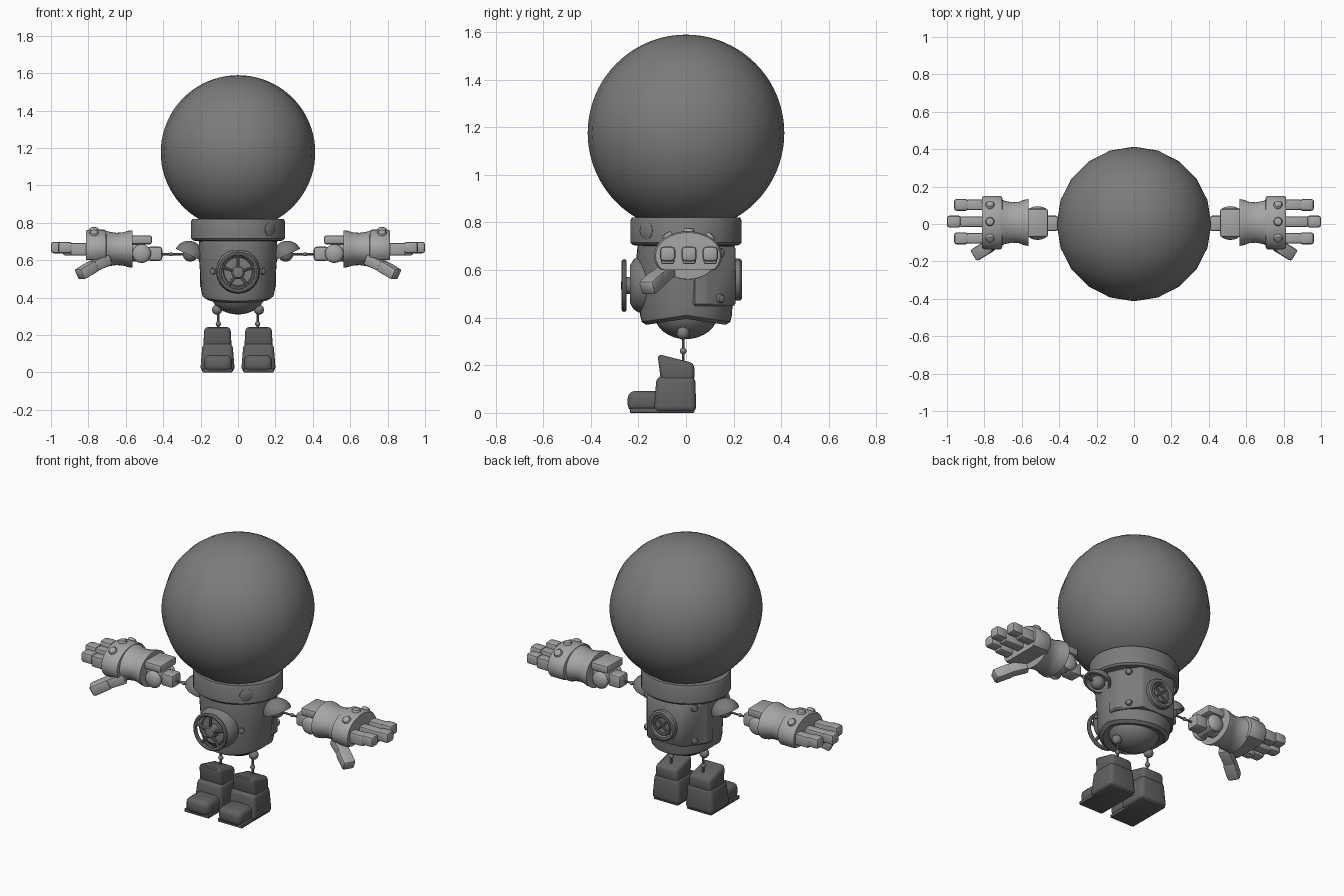
import bpy, bmesh, math
from mathutils import Vector, Matrix

cube = bpy.data.objects.get("Cube")
if cube:
    bpy.data.objects.remove(cube, do_unlink=True)


def material(name, v):
    m = bpy.data.materials.new(name)
    m.use_nodes = True
    m.diffuse_color = (v, v, v, 1)
    m.node_tree.nodes["Principled BSDF"].inputs["Base Color"].default_value = (v, v, v, 1)
    return m


GREY = material("mid grey", 0.20)
LIGHT = material("light grey", 0.38)
DARK = material("dark grey", 0.12)
made = []


def finish(bm, name, mat, pair=False):
    """Store the mesh; a pair also gets a copy mirrored in x."""
    bmesh.ops.recalc_face_normals(bm, faces=bm.faces)
    for side in (("left_", "right_") if pair else ("",)):
        if side == "right_":
            bmesh.ops.scale(bm, vec=(-1, 1, 1), verts=bm.verts)
            bmesh.ops.reverse_faces(bm, faces=bm.faces)
        me = bpy.data.meshes.new(side + name)
        bm.to_mesh(me)
        me.materials.append(mat)
        ob = bpy.data.objects.new(side + name, me)
        bpy.context.collection.objects.link(ob)
        made.append(ob)
    bm.free()


def lathe(name, profile, mat, loc=(0, 0, 0), axis=(0, 0, 1), segs=32, scale=(1, 1, 1), pair=False, edit=None):
    """Spin (radius, height) points around an axis; open ends are capped."""
    bm = bmesh.new()
    rings = []
    for r, h in profile:
        rings.append([bm.verts.new((r * math.cos(math.tau * i / segs), r * math.sin(math.tau * i / segs), h))
                      for i in range(segs)])
    for a, b in zip(rings, rings[1:]):
        for i in range(segs):
            j = (i + 1) % segs
            bm.faces.new((a[i], a[j], b[j], b[i]))
    bm.faces.new(rings[0])
    bm.faces.new(rings[-1])
    rot = Vector(axis).to_track_quat('Z', 'Y').to_matrix().to_4x4()
    bm.transform(Matrix.Translation(loc) @ Matrix.Diagonal((*scale, 1)) @ rot)
    if edit:
        for v in bm.verts:
            edit(v.co)
    finish(bm, name, mat, pair)


def ball(name, loc, r, mat, pair=False, segs=20, rings=12, scale=(1, 1, 1)):
    bm = bmesh.new()
    bmesh.ops.create_uvsphere(bm, u_segments=segs, v_segments=rings, radius=r)
    bm.transform(Matrix.Translation(loc) @ Matrix.Diagonal((*scale, 1)))
    finish(bm, name, mat, pair)


def box(name, lo, hi, mat, bevel=0.01, pair=False, edit=None, segs=2):
    bm = bmesh.new()
    bmesh.ops.create_cube(bm, size=1)
    lo, hi = Vector(lo), Vector(hi)
    bm.transform(Matrix.Translation((lo + hi) / 2) @ Matrix.Diagonal((*(hi - lo), 1)))
    if edit:
        for v in bm.verts:
            edit(v.co)
    bmesh.ops.bevel(bm, geom=bm.edges[:], offset=bevel, segments=segs, profile=0.5, affect='EDGES')
    finish(bm, name, mat, pair)


def rod(name, a, b, r, mat, pair=False, segs=10):
    a, b = Vector(a), Vector(b)
    lathe(name, [(r, 0), (r, (b - a).length)], mat, a, b - a, segs, pair=pair)


def bolt(name, loc, axis, r, mat, pair=False):
    lathe(name, [(r, -0.015), (r, 0.004), (r * 0.8, 0.011), (r * 0.3, 0.014)], mat, loc, axis, 14, pair=pair)


def ring(name, loc, axis, big, small, mat, segs=32, steps=8):
    pts = [(big + small * math.cos(math.tau * k / steps), small * math.sin(math.tau * k / steps))
           for k in range(steps + 1)]
    bm = bmesh.new()
    vs = [bm.verts.new((r, 0, h)) for r, h in pts[:-1]]
    es = [bm.edges.new((vs[k], vs[(k + 1) % steps])) for k in range(steps)]
    bmesh.ops.spin(bm, geom=vs + es, cent=(0, 0, 0), axis=(0, 0, 1), angle=math.tau, steps=segs, use_merge=True)
    bm.transform(Matrix.Translation(loc) @ Vector(axis).to_track_quat('Z', 'Y').to_matrix().to_4x4())
    finish(bm, name, mat)


# Helmet and neck ring
ball("helmet", (0, 0, 1.176), 0.413, GREY, segs=20, rings=40)
lathe("neck_ring", [(0.2, 0.70), (0.24, 0.705), (0.25, 0.715), (0.25, 0.81), (0.245, 0.82), (0.2, 0.82)],
      GREY, scale=(1, 0.93, 1), segs=40)
lathe("neck_button", [(0.037, -0.02), (0.037, 0.002), (0.03, 0.006)], GREY, (0.172, -0.167, 0.765), (1, -1, 0), 20)


# Torso: the skirt dips at front and back
def dip(co):
    if co.z < 0.45:
        co.z -= 0.15 * abs(co.y)


lathe("torso", [(0.13, 0.405), (0.17, 0.395), (0.19, 0.41), (0.197, 0.44), (0.205, 0.56), (0.212, 0.66),
                (0.207, 0.71)], GREY, segs=40, scale=(1, 0.98, 1), edit=dip)
ball("hip_bowl", (0, 0, 0.42), 0.145, GREY, scale=(1, 0.93, 0.76), segs=28, rings=16)

# Front drum with a hand wheel
FRONT = (0, -1, 0)
lathe("hatch_drum", [(0.118, 0), (0.118, 0.035), (0.105, 0.055), (0.08, 0.07), (0.075, 0.06), (0.02, 0.06)],
      GREY, (0, -0.165, 0.54), FRONT)
ring("hand_wheel", (0, -0.26, 0.535), FRONT, 0.1, 0.011, GREY)
lathe("wheel_hub", [(0.036, 0), (0.036, 0.045), (0.028, 0.055), (0.01, 0.058)], GREY, (0, -0.215, 0.535), FRONT, 20)
for k in range(5):
    a = math.pi / 2 + math.tau * k / 5
    rod("wheel_spoke_%d" % (k + 1), (0, -0.258, 0.535),
        (0.1 * math.cos(a), -0.26, 0.535 + 0.1 * math.sin(a)), 0.009, GREY)
lathe("side_knob", [(0.018, -0.02), (0.018, 0.012), (0.008, 0.016)], GREY, (0.13, -0.155, 0.54),
      (0.62, -0.78, 0), 5, pair=True)

# Back panel with angled sides, bolts and a round hatch
bm = bmesh.new()
half = [(0.205, 0.03), (0.2, 0.085), (0.11, 0.207)]
plan = half + [(-x, y) for x, y in reversed(half)]
face = bm.faces.new([bm.verts.new((x, y, 0.45)) for x, y in plan])
top = bmesh.ops.extrude_face_region(bm, geom=[face])["geom"]
bmesh.ops.translate(bm, vec=(0, 0, 0.25), verts=[g for g in top if isinstance(g, bmesh.types.BMVert)])
bmesh.ops.bevel(bm, geom=bm.edges[:], offset=0.008, segments=1, affect='EDGES')
finish(bm, "back_panel", GREY)
for z in (0.48, 0.672):
    bolt("panel_bolt", (0.157, 0.145, z), (0.122, 0.09, 0), 0.019, GREY, True)
lathe("back_hatch", [(0.088, -0.01), (0.088, 0.02), (0.08, 0.028), (0.066, 0.028), (0.06, 0.012), (0.02, 0.012)],
      GREY, (0, 0.207, 0.56), (0, 1, 0), 16)
ring("hatch_rim", (0, 0.222, 0.56), (0, 1, 0), 0.052, 0.008, GREY, 16)
for a in (0.8, 2.4):
    d = Vector((math.cos(a), 0, math.sin(a))) * 0.05
    rod("hatch_bar", Vector((0, 0.222, 0.56)) - d, Vector((0, 0.222, 0.56)) + d, 0.007, GREY)

# Shoulder caps: hollow tilted domes with a ball joint
dome = [(0.078 * math.cos(t * math.pi / 16), 0.075 * math.sin(t * math.pi / 16)) for t in range(8)]
lathe("shoulder_cap", [(0.02, 0.055), (0.05, 0.04), (0.066, 0)] + dome + [(0.004, 0.075)],
      GREY, (0.262, 0, 0.628), (-0.42, 0, 0.9), 24, pair=True)
ball("shoulder_joint", (0.255, 0, 0.632), 0.04, GREY, True)
rod("arm_wire", (0.26, 0, 0.632), (0.43, 0, 0.632), 0.006, GREY, True)
ball("arm_bead", (0.358, 0, 0.632), 0.011, GREY, True)

# Elbow bracket
box("arm_clevis", (0.405, -0.038, 0.597), (0.485, 0.045, 0.672), LIGHT, 0.014, True)
rod("elbow_axle", (0.515, -0.065, 0.635), (0.515, 0.075, 0.635), 0.042, LIGHT, True, 20)
for y in (-0.06, 0.07):
    ball("elbow_cap", (0.515, y, 0.635), 0.05, LIGHT, True, scale=(1, 0.5, 1))
box("elbow_plate", (0.46, -0.07, 0.685), (0.60, 0.082, 0.732), LIGHT, 0.012, True)
rod("wrist", (0.50, 0.008, 0.65), (0.58, 0.008, 0.655), 0.06, LIGHT, True, 20)


# Glove: flared cuff and knuckle band with a flat palm
def flat_palm(co):
    if co.x > 0.70:
        co.z = max(co.z, 0.60)


lathe("glove_cuff", [(0.09, 0.565), (0.125, 0.565), (0.122, 0.585), (0.111, 0.615), (0.108, 0.65), (0.114, 0.685),
                     (0.124, 0.712), (0.1, 0.714)],
      LIGHT, (0, 0.008, 0.66), (1, 0, 0), 32, (1, 1, 0.8), True)
lathe("knuckle_band", [(0.11, 0.70), (0.138, 0.706), (0.143, 0.715), (0.143, 0.80), (0.136, 0.812), (0.1, 0.813)],
      LIGHT, (0, 0.008, 0.66), (1, 0, 0), 32, (1, 1, 0.72), True, flat_palm)
for y, tip in ((-0.077, 0.962), (0.013, 1.0), (0.102, 0.962)):
    off = y - 0.008
    z = 0.66 + 0.72 * math.sqrt(0.143 ** 2 - off ** 2)
    bolt("knuckle_stud", (0.77, y, z), (0, off * 0.72, z - 0.66), 0.024, LIGHT, True)
    mid = tip - 0.075
    box("finger_base", (0.79, y - 0.028, 0.625), (mid + 0.01, y + 0.028, 0.692), LIGHT, 0.01, True)
    box("finger_tip", (mid, y - 0.032, 0.637), (tip, y + 0.032, 0.698), LIGHT, 0.014, True)


# Thumb in two angled pieces
def thumb(name, a, b, w, t):
    a, b = Vector(a), Vector(b)
    bm = bmesh.new()
    bmesh.ops.create_cube(bm, size=1)
    bmesh.ops.bevel(bm, geom=bm.edges[:], offset=0.16, segments=2, affect='EDGES', profile=0.5)
    rot = (b - a).to_track_quat('Z', 'Y').to_matrix().to_4x4()
    bm.transform(Matrix.Translation((a + b) / 2) @ rot @ Matrix.Diagonal((w, t, (b - a).length, 1)))
    finish(bm, name, LIGHT, True)


thumb("thumb_base", (0.69, -0.07, 0.605), (0.785, -0.12, 0.563), 0.065, 0.058)
thumb("thumb_tip", (0.765, -0.113, 0.572), (0.85, -0.165, 0.522), 0.07, 0.062)

# Legs: hip knob, wire and bead
ball("hip_knob", (0.112, -0.012, 0.335), 0.027, GREY, True)
rod("leg_wire", (0.105, -0.012, 0.34), (0.105, -0.012, 0.2), 0.006, GREY, True)
ball("leg_bead", (0.105, -0.012, 0.26), 0.014, GREY, True)


# Boots: slanted shaft, heel block, toe cap and sole
def shaft_shape(co):
    if co.z > 0.2:
        co.z -= (co.y + 0.11) * 0.25
        co.x += 0.006 if co.x < 0.1 else -0.006
    elif co.y < -0.08:
        co.y += 0.015


def heel_shape(co):
    if co.z > 0.1:
        co.x += 0.012 if co.x < 0.1 else -0.012
        co.y += 0.014 if co.y < -0.05 else -0.006


box("boot_shaft", (0.034, -0.12, 0.13), (0.186, 0.035, 0.245), DARK, 0.02, True, shaft_shape, 3)
box("boot_heel", (0.017, -0.137, 0.004), (0.202, 0.044, 0.155), DARK, 0.024, True, heel_shape, 3)
box("boot_toe", (0.032, -0.245, 0.004), (0.182, -0.09, 0.092), DARK, 0.03, True, None, 3)
box("boot_sole", (0.03, -0.235, 0.0), (0.19, 0.035, 0.02), DARK, 0.004, True)

# Smooth shading with sharp edges kept
bpy.ops.object.select_all(action='DESELECT')
for ob in made:
    ob.select_set(True)
bpy.context.view_layer.objects.active = made[0]
bpy.ops.object.shade_smooth_by_angle(angle=math.radians(35))
